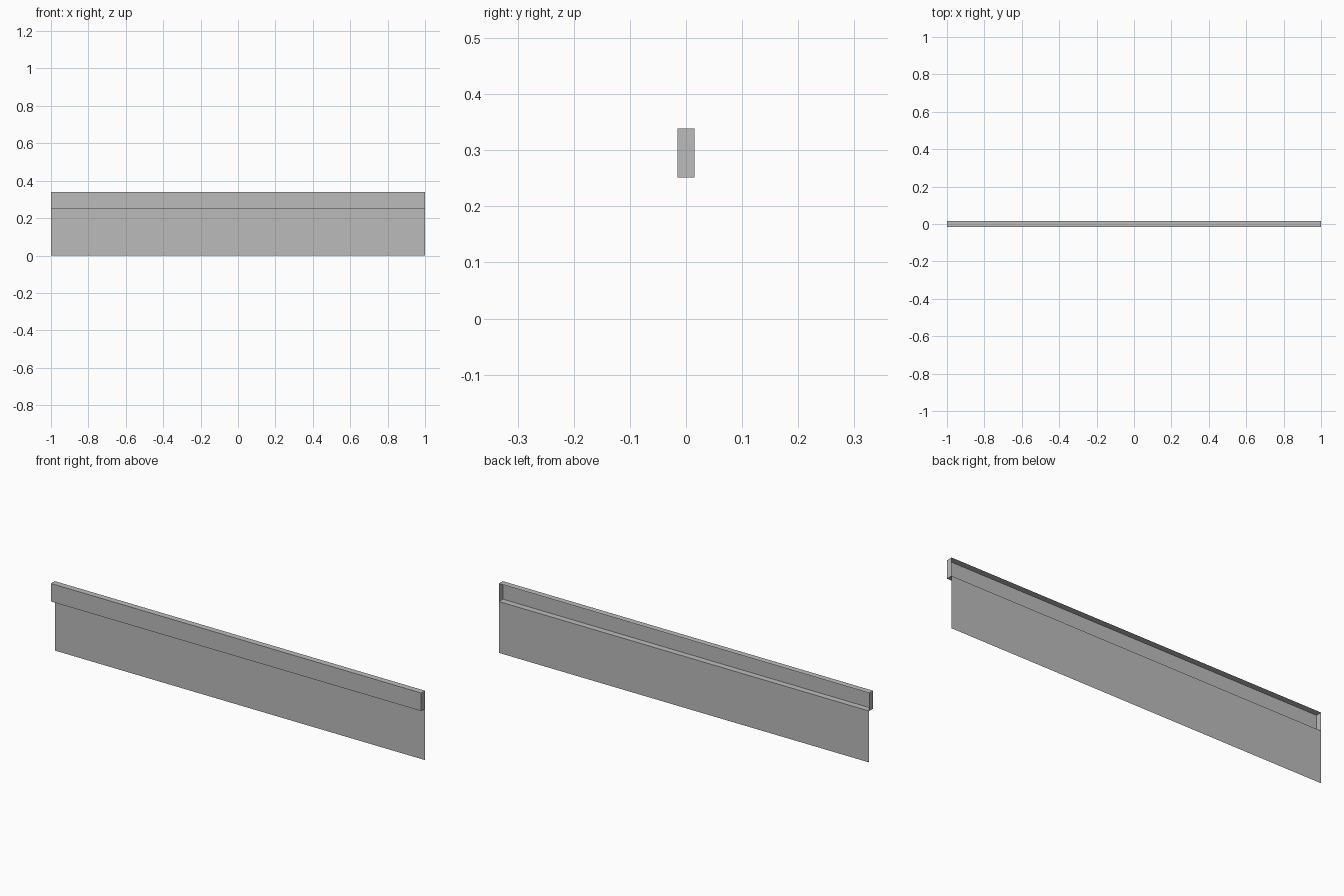
import bpy
import bmesh

cube = bpy.data.objects.get("Cube")
if cube:
    bpy.data.objects.remove(cube, do_unlink=True)

HALF_LENGTH = 1.0
HALF_DEPTH = 0.015
RAIL_BOTTOM, RAIL_TOP = 0.251, 0.339

grey = bpy.data.materials.new("plain_grey")
grey.use_nodes = True
colour = (0.5, 0.5, 0.5, 1.0)
grey.diffuse_color = colour
grey.node_tree.nodes["Principled BSDF"].inputs["Base Color"].default_value = colour


def strip(name, profile, capped=False):
    """Sweep an open (y, z) profile along x, optionally closing both ends."""
    bm = bmesh.new()
    left = [bm.verts.new((HALF_LENGTH, y, z)) for y, z in profile]
    right = [bm.verts.new((-HALF_LENGTH, y, z)) for y, z in profile]
    for i in range(len(profile) - 1):
        bm.faces.new((left[i], right[i], right[i + 1], left[i + 1]))
    if capped:
        bm.faces.new(left)
        bm.faces.new(reversed(right))
    mesh = bpy.data.meshes.new(name)
    bm.to_mesh(mesh)
    bm.free()
    mesh.materials.append(grey)
    obj = bpy.data.objects.new(name, mesh)
    bpy.context.collection.objects.link(obj)
    return obj


# Top rail: a long hollow box left open at the back
strip("top_rail", [(HALF_DEPTH, RAIL_TOP), (-HALF_DEPTH, RAIL_TOP),
                   (-HALF_DEPTH, RAIL_BOTTOM), (HALF_DEPTH, RAIL_BOTTOM)],
      capped=True)

# Thin panel hanging from the rear lower edge of the rail
strip("hanging_panel", [(HALF_DEPTH, RAIL_BOTTOM), (HALF_DEPTH, 0.0)])
